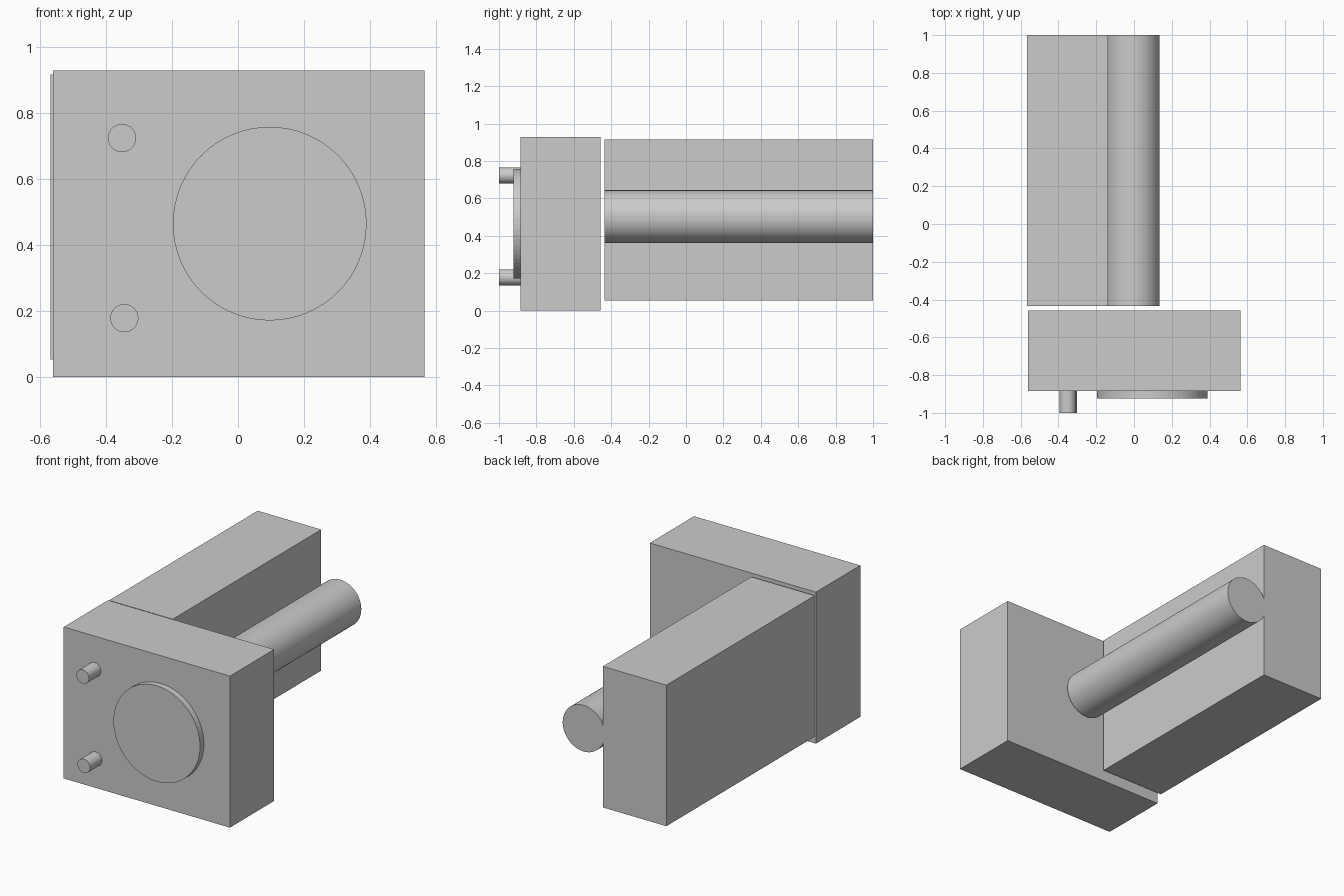
import bpy
from math import pi

if "Cube" in bpy.data.objects:
    bpy.data.objects.remove(bpy.data.objects["Cube"])


def box(name, x, y, z):
    """Box from (min, max) ranges on each axis."""
    bpy.ops.mesh.primitive_cube_add(size=1)
    ob = bpy.context.object
    ob.name = name
    ob.scale = [b - a for a, b in (x, y, z)]
    ob.location = [(a + b) / 2 for a, b in (x, y, z)]
    bpy.ops.object.transform_apply(location=False, rotation=False, scale=True)
    return ob


def rod(name, x, z, radius, y0, y1):
    """Flat-shaded cylinder running along y."""
    bpy.ops.mesh.primitive_cylinder_add(
        vertices=64, radius=radius, depth=y1 - y0,
        location=(x, (y0 + y1) / 2, z), rotation=(pi / 2, 0, 0))
    ob = bpy.context.object
    ob.name = name
    return ob


PLATE_FRONT = -0.885
BACK_START, BACK_END = -0.435, 1.0

# Front housing
box("front_housing", (-0.56, 0.565), (PLATE_FRONT, -0.457), (0, 0.927))

# Round raised disc and two pegs on the front face
rod("front_disc", 0.096, 0.464, 0.293, -0.923, PLATE_FRONT)
for name, x, z in (("upper_peg", -0.351, 0.723), ("lower_peg", -0.344, 0.178)):
    rod(name, x, z, 0.0425, -1.0, PLATE_FRONT)

# Long rear block with the barrel set against its side, a small gap behind the housing
box("rear_block", (-0.567, -0.137), (BACK_START, BACK_END), (0.053, 0.916))
rod("rear_barrel", -0.007, 0.502, 0.1415, BACK_START, BACK_END)
